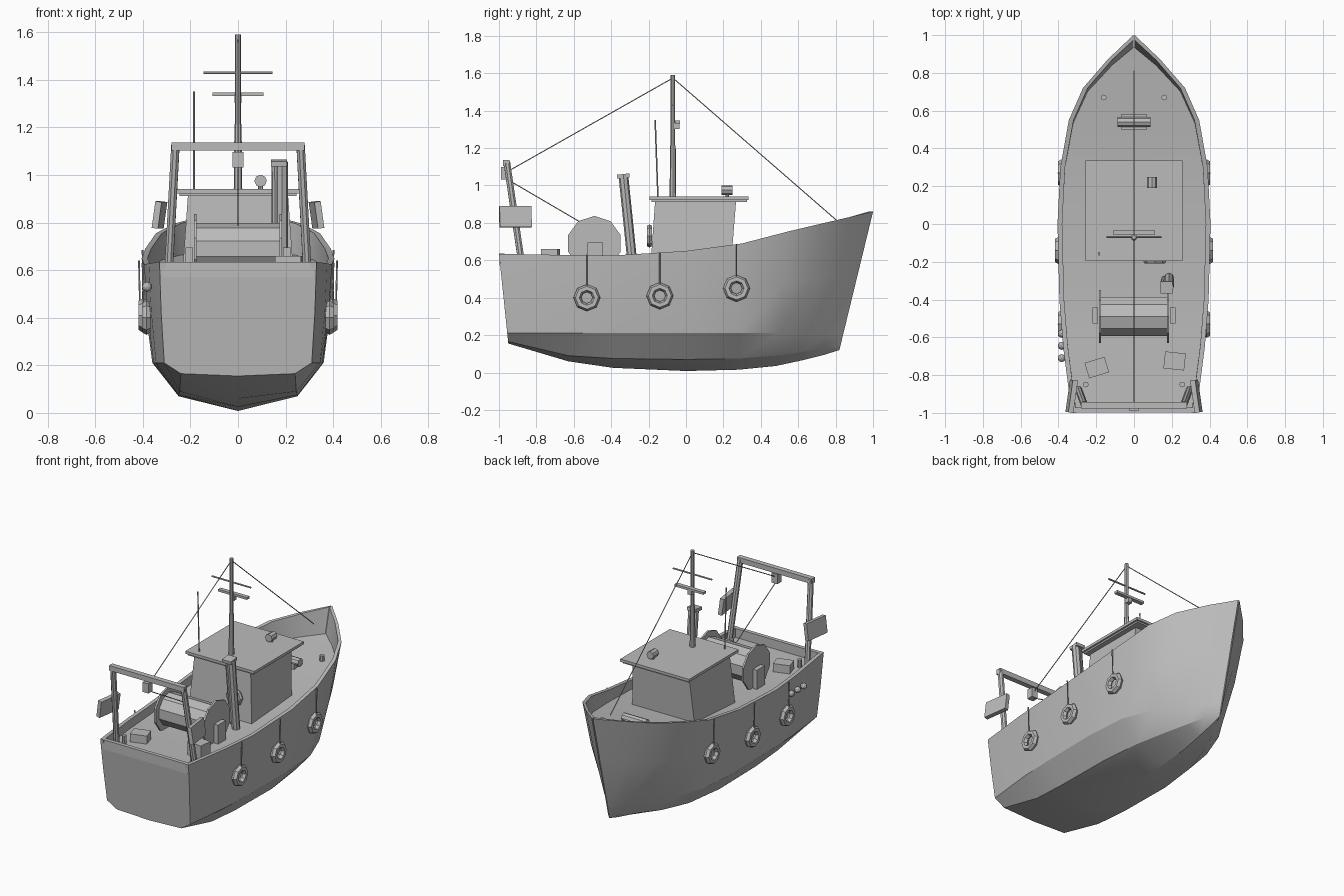
import bpy, bmesh, math
from mathutils import Vector

cube = bpy.data.objects.get("Cube")
if cube:
    bpy.data.objects.remove(cube)

grey = bpy.data.materials.new("plain_grey")
grey.use_nodes = True
grey.diffuse_color = (0.5, 0.5, 0.5, 1)
grey.node_tree.nodes["Principled BSDF"].inputs["Base Color"].default_value = (0.5, 0.5, 0.5, 1)


def make_object(name, bm):
    bmesh.ops.recalc_face_normals(bm, faces=bm.faces)
    mesh = bpy.data.meshes.new(name)
    bm.to_mesh(mesh)
    bm.free()
    mesh.materials.append(grey)
    obj = bpy.data.objects.new(name, mesh)
    bpy.context.collection.objects.link(obj)
    return obj


def box(name, centre, size, rotation=(0, 0, 0)):
    bm = bmesh.new()
    bmesh.ops.create_cube(bm, size=1)
    bmesh.ops.scale(bm, vec=size, verts=bm.verts)
    obj = make_object(name, bm)
    obj.location = centre
    obj.rotation_euler = [math.radians(a) for a in rotation]
    return obj


def rod(name, start, end, radius, sides=8, end_radius=None, turn=0.0):
    start, end = Vector(start), Vector(end)
    axis = end - start
    bm = bmesh.new()
    bmesh.ops.create_cone(bm, cap_ends=True, segments=sides, radius1=radius,
                          radius2=radius if end_radius is None else end_radius,
                          depth=axis.length)
    bmesh.ops.rotate(bm, verts=bm.verts, matrix=Vector((0, 0, 1)).rotation_difference(Vector((0, 0, 1))).to_matrix())
    obj = make_object(name, bm)
    obj.location = (start + end) / 2
    obj.rotation_mode = "QUATERNION"
    spin = Vector((0, 0, 1)).to_track_quat("Z", "Y")
    spin.rotate(axis.to_track_quat("Z", "Y"))
    obj.rotation_quaternion = spin
    return obj


def ring(name, centre, major, minor, rotation, sides=8):
    bpy.ops.mesh.primitive_torus_add(major_segments=sides, minor_segments=6,
                                     major_radius=major, minor_radius=minor,
                                     location=centre, rotation=rotation)
    obj = bpy.context.object
    obj.name = name
    obj.data.materials.append(grey)
    return obj


# Hull: y at rail, y at keel, rail width and height, upper chine, lower chine, keel height
stations = [
    (-1.0, -.95, .33, .635, .31, .21, .24, .165, .155),
    (-.65, -.63, .375, .628, .345, .21, .245, .09, .06),
    (-.4, -.39, .395, .625, .355, .21, .25, .075, .025),
    (0, 0, .405, .65, .36, .21, .25, .07, .008),
    (.3, .28, .39, .69, .34, .21, .22, .075, .015),
    (.55, .48, .345, .755, .26, .21, .16, .09, .035),
    (.72, .62, .27, .795, .17, .21, .1, .11, .065),
    (.87, .73, .14, .83, .075, .205, .045, .13, .092),
    (1, .82, .004, .86, .004, .2, .004, .15, .12),
]


def deck_height(rail_z):
    return rail_z - .06 - max(0, rail_z - .65) * .5


bm = bmesh.new()
rings = []
for y_rail, y_keel, w, z, w_up, z_up, w_low, z_low, z_keel in stations:
    inner = max(w - .025, .002)
    deck = deck_height(z)
    half = [(0, z_keel), (w_low, z_low), (w_up, z_up),
            (w_up + (w - w_up) * .65, (z + z_up) / 2), (w, z),
            (inner, z), (inner, deck), (0, deck)]
    outline = half + [(-x, h) for x, h in half[-2:0:-1]]
    loop = []
    for i, (x, h) in enumerate(outline):
        y = y_keel + (y_rail - y_keel) * (h - z_keel) / (z - z_keel)
        if w < .01 and 5 <= i <= 9:
            y -= .025
        loop.append(bm.verts.new((x, y, h)))
    rings.append(loop)
for a, b in zip(rings, rings[1:]):
    for i in range(len(a)):
        j = (i + 1) % len(a)
        bm.faces.new((a[i], a[j], b[j], b[i]))
bm.faces.new(rings[0])
bm.faces.new(rings[-1])
hull = make_object("hull", bm)
bpy.ops.object.select_all(action="DESELECT")
hull.select_set(True)
bpy.context.view_layer.objects.active = hull
bpy.ops.object.shade_smooth_by_angle(angle=math.radians(28))
box("stern_bulwark", (0, -.984, .603), (.64, .026, .064))

# Wheelhouse with a tapered body and an overhanging roof
bm = bmesh.new()
corners = []
for z, w, back, front in ((.57, .235, -.19, .24), (.92, .21, -.165, .268)):
    corners.append([bm.verts.new(p) for p in
                    ((-w, back, z), (w, back, z), (w, front, z), (-w, front, z))])
for i in range(4):
    j = (i + 1) % 4
    bm.faces.new((corners[0][i], corners[0][j], corners[1][j], corners[1][i]))
bm.faces.new(corners[0])
bm.faces.new(corners[1])
make_object("wheelhouse", bm)
box("roof_lower", (0, .07, .92), (.49, .51, .015))
box("roof", (0, .07, .932), (.515, .53, .018))
rod("searchlight", (.095, .19, .975), (.095, .248, .975), .026)
rod("searchlight_foot", (.095, .22, .935), (.095, .22, .96), .01)
ring("wall_lifebuoy", (.11, -.195, .73), .046, .016, (math.pi / 2, 0, 0))

# Mast, yards, scanner, aerial and stays
rod("mast_lower", (0, -.07, .93), (0, -.07, 1.215), .018, end_radius=.015)
rod("mast_upper", (0, -.07, 1.21), (0, -.07, 1.59), .012)
rod("yard", (-.145, -.07, 1.43), (.145, -.07, 1.43), .006, 6)
box("scanner", (0, -.045, 1.34), (.215, .028, .015))
box("scanner_bracket", (0, -.05, 1.318), (.03, .03, .03))
rod("aerial", (-.185, -.15, .93), (-.185, -.165, 1.35), .004, 6)
rod("fore_stay", (0, -.07, 1.575), (0, .81, .81), .003, 5)
rod("back_stay", (0, -.07, 1.575), (0, -.945, 1.08), .003, 5)
rod("trawl_wire", (0, -.95, 1.03), (0, -.54, .79), .003, 5)

# Stern gantry with hanging block and trawl doors
box("gantry_beam", (0, -.96, 1.12), (.56, .035, .034))
box("gantry_block", (0, -.967, 1.065), (.045, .045, .065))
for side, label in ((1, "left"), (-1, "right")):
    rod(label + "_gantry_leg", (side * .293, -.877, .57), (side * .263, -.958, 1.125), .019)
    box(label + "_trawl_door", (side * .33, -.912, .832), (.027, .172, .113),
        (0, -side * 8, side * 8))

# Net drum
for x in (-.18, .18):
    rod("drum_flange", (x - .006, -.49, .69), (x + .006, -.49, .69), .147, 10)
    box("drum_support", (x * 1.14, -.485, .63), (.03, .085, .13))
rod("net_drum", (-.18, -.49, .69), (.18, -.49, .69), .108, 10)

# Leaning deck crane
rod("crane_post", (.185, -.285, .57), (.185, -.335, 1.055), .026)
rod("crane_arm", (.158, -.29, .6), (.155, -.335, 1.055), .015)
box("crane_head", (.172, -.335, 1.05), (.066, .066, .022), (6, 0, 0))

# Deck gear
box("fish_box_left", (.215, -.725, .615), (.11, .09, .09), (0, 0, -6))
box("fish_box_right", (-.197, -.76, .595), (.11, .085, .06), (0, 0, 17))
for x, y, z in ((.255, -.85, .57), (.16, .67, .64)):
    for side in (-1, 1):
        rod("bollard", (side * x, y, z), (side * x, y, z + .055), .015)
rod("windlass", (-.088, .54, .675), (.088, .54, .675), .027)
box("windlass_base", (0, .54, .65), (.14, .08, .05))

# Tyre fenders on ropes, both sides
for y, z, rail, x in ((-.53, .4, .63, .385), (-.14, .41, .64, .4), (.27, .45, .685, .385)):
    for side in (-1, 1):
        tyre = ring("tyre_fender", (side * x, y, z), .051, .021, (0, math.pi / 2, 0))
        rod("fender_rope", (side * (x + .012), y, z + .05),
            (side * (x + .016), y, rail), .004, 5)

# Small floats along the right side
for i in range(3):
    bm = bmesh.new()
    bmesh.ops.create_icosphere(bm, subdivisions=2, radius=.021)
    make_object("net_float", bm).location = (-.383, -.58 - i * .065, .53)
